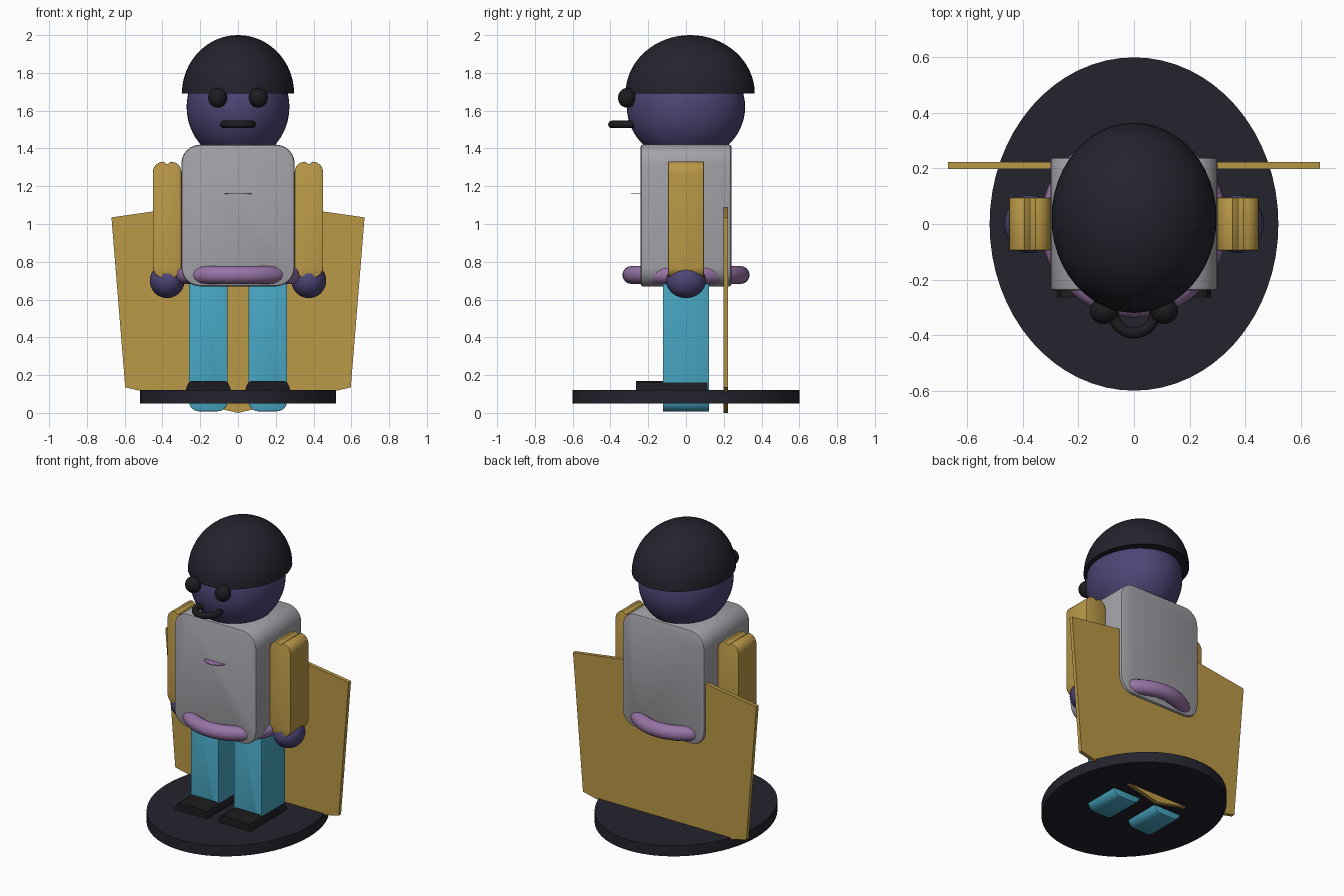
import bpy, bmesh, math
from mathutils import Matrix

if "Cube" in bpy.data.objects:
    bpy.data.objects.remove(bpy.data.objects["Cube"])


def material(name, rgb):
    m = bpy.data.materials.new(name)
    m.diffuse_color = (*rgb, 1)
    m.use_nodes = True
    m.node_tree.nodes["Principled BSDF"].inputs["Base Color"].default_value = m.diffuse_color
    return m


CHARCOAL = material("charcoal", (0.017, 0.017, 0.027))
BLACK = material("black", (0.012, 0.012, 0.015))
INDIGO = material("indigo", (0.075, 0.06, 0.18))
GREY = material("grey", (0.36, 0.36, 0.39))
GOLD = material("gold", (0.49, 0.315, 0.063))
TEAL = material("teal", (0.063, 0.38, 0.54))
MAUVE = material("mauve", (0.31, 0.175, 0.38))


def finish(ob, name, mat, angle=35):
    ob.name = ob.data.name = name
    ob.data.materials.append(mat)
    bpy.ops.object.select_all(action='DESELECT')
    ob.select_set(True)
    bpy.context.view_layer.objects.active = ob
    bpy.ops.object.shade_smooth_by_angle(angle=math.radians(angle))
    return ob


def from_bmesh(bm, name, mat, angle=35):
    bmesh.ops.recalc_face_normals(bm, faces=bm.faces[:])
    me = bpy.data.meshes.new(name)
    bm.to_mesh(me)
    bm.free()
    ob = bpy.data.objects.new(name, me)
    bpy.context.collection.objects.link(ob)
    return finish(ob, name, mat, angle)


def slab(name, outline, y0, y1, mat, bevel=0.0):
    """Extrude an x-z outline from y0 to y1."""
    bm = bmesh.new()
    face = bm.faces.new([bm.verts.new((x, y0, z)) for x, z in outline])
    out = bmesh.ops.extrude_face_region(bm, geom=[face])
    verts = [v for v in out["geom"] if isinstance(v, bmesh.types.BMVert)]
    bmesh.ops.translate(bm, vec=(0, y1 - y0, 0), verts=verts)
    if bevel:
        rims = [e for e in bm.edges if abs(e.verts[0].co.y - e.verts[1].co.y) < 1e-5]
        bmesh.ops.bevel(bm, geom=rims, offset=bevel, segments=2, profile=0.5, affect='EDGES')
    return from_bmesh(bm, name, mat)


def rounded(x0, x1, z0, z1, r, dip=0.0):
    """Rounded rectangle, with an optional crease in the middle of top and bottom."""
    pts = []
    corners = [(x1 - r, z1 - r), (x0 + r, z1 - r), (x0 + r, z0 + r), (x1 - r, z0 + r)]
    for q, (cx, cz) in enumerate(corners):
        for i in range(7):
            a = math.pi / 2 * (q + i / 6)
            pts.append((cx + r * math.cos(a), cz + r * math.sin(a)))
        if dip and q in (0, 2):
            pts.append(((x0 + x1) / 2, z1 - dip if q == 0 else z0 + dip))
    return pts


def ellipsoid(name, centre, radii, mat, dome=False):
    bm = bmesh.new()
    bmesh.ops.create_uvsphere(bm, u_segments=48, v_segments=32, radius=1)
    if dome:
        cut = bmesh.ops.bisect_plane(bm, geom=bm.verts[:] + bm.edges[:] + bm.faces[:],
                                     plane_co=(0, 0, 0), plane_no=(0, 0, -1), clear_outer=True)
        rim = [e for e in bm.edges if e.is_boundary]
        bmesh.ops.holes_fill(bm, edges=rim)
    bm.transform(Matrix.Translation(centre) @ Matrix.Diagonal((*radii, 1)))
    return from_bmesh(bm, name, mat)


def disc(name, centre, rx, ry, height, mat):
    bm = bmesh.new()
    bmesh.ops.create_cone(bm, cap_ends=True, segments=64, radius1=1, radius2=1, depth=height)
    bm.transform(Matrix.Translation(centre) @ Matrix.Diagonal((rx, ry, 1, 1)))
    return from_bmesh(bm, name, mat)


def ring(name, centre, major, minor, mat):
    bpy.ops.mesh.primitive_torus_add(location=centre, major_radius=major, minor_radius=minor,
                                     major_segments=48, minor_segments=16)
    return finish(bpy.context.object, name, mat, 60)


# Oval stand
disc("stand", (0, 0, 0.085), 0.52, 0.60, 0.07, CHARCOAL)

# Torso, belt and small chest badge
slab("torso", rounded(-0.30, 0.30, 0.67, 1.42, 0.10), -0.24, 0.24, GREY, 0.012)
ring("belt", (0, 0, 0.73), 0.29, 0.047, MAUVE)
disc("chest_badge", (0, -0.22, 1.16), 0.075, 0.07, 0.004, MAUVE)

# Head, hair and mouth
ellipsoid("head", (0, 0, 1.62), (0.272, 0.313, 0.29), INDIGO)
ellipsoid("hair", (0, 0.022, 1.69), (0.297, 0.342, 0.31), CHARCOAL, dome=True)
ring("mouth", (0, -0.317, 1.527), 0.075, 0.02, BLACK)

# Pointed cape panel behind the body
slab("cape", [(-0.67, 1.035), (-0.597, 0.135), (0, 0.0), (0.597, 0.135), (0.67, 1.035), (0, 1.13)],
     0.198, 0.223, GOLD)

# Paired parts
for side, s in (("left", -1), ("right", 1)):
    def span(a, b):
        return sorted((s * a, s * b))

    ellipsoid(side + "_eye", (s * 0.108, -0.312, 1.668), (0.05, 0.048, 0.052), BLACK)
    slab(side + "_arm", rounded(*span(0.30, 0.45), 0.715, 1.33, 0.055, 0.015), -0.095, 0.095, GOLD, 0.004)
    ellipsoid(side + "_hand", (s * 0.375, 0, 0.70), (0.092, 0.105, 0.092), INDIGO)
    slab(side + "_leg", rounded(*span(0.055, 0.26), 0.008, 0.76, 0.055), -0.123, 0.123, TEAL, 0.004)
    slab(side + "_shoe", [(s * x, z) for x, z in ((0.04, 0.10), (0.275, 0.10), (0.275, 0.13),
         (0.262, 0.16), (0.245, 0.17), (0.07, 0.17), (0.053, 0.16), (0.04, 0.13))],
         -0.265, 0.115, BLACK)
